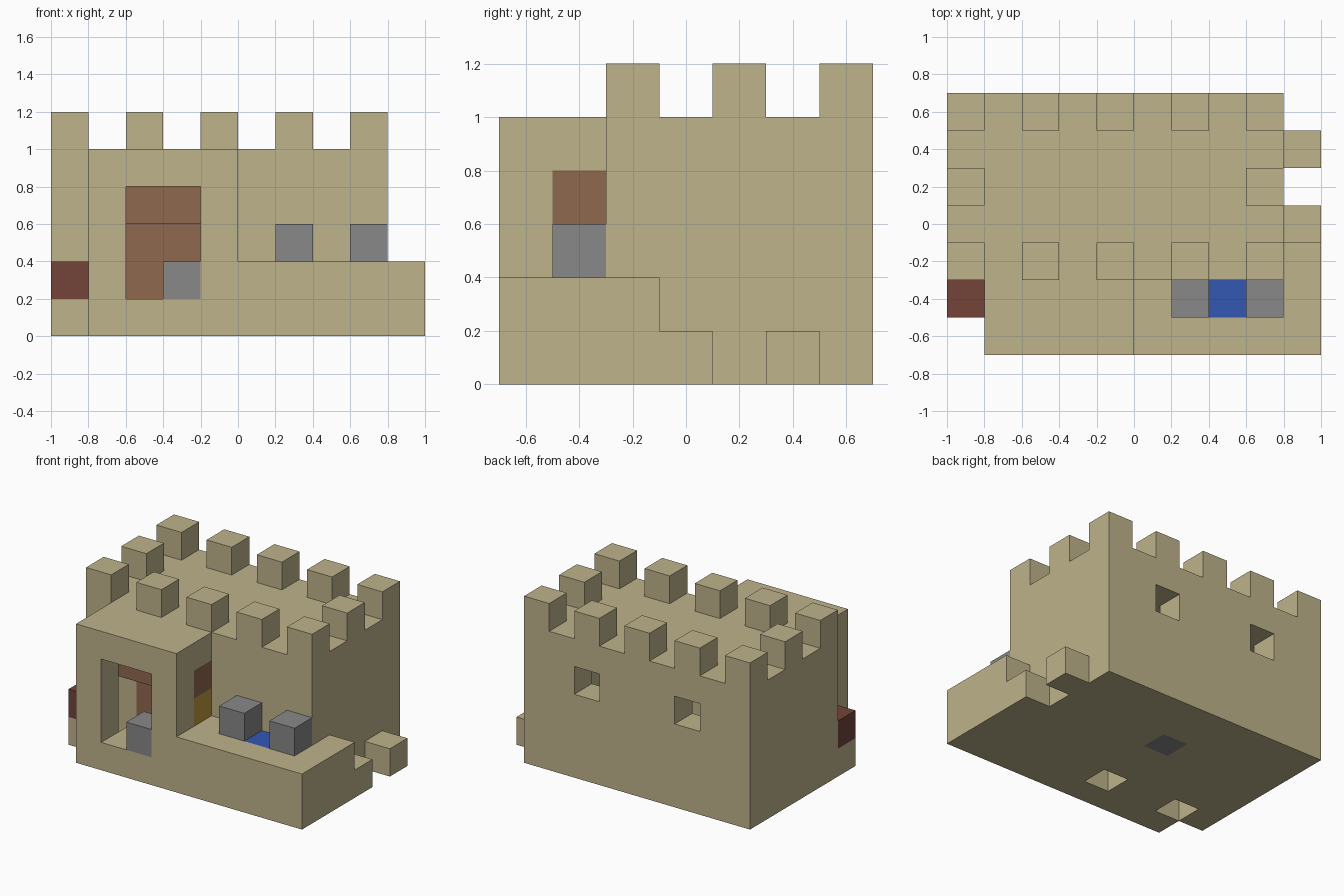
import bpy, bmesh
from itertools import product
from mathutils import Vector

cube = bpy.data.objects.get("Cube")
if cube:
    bpy.data.objects.remove(cube, do_unlink=True)

UNIT = 0.2
ORIGIN = Vector((-1.0, -0.7, 0.0))


def material(name, *rgb):
    linear = [((c / 255 + 0.055) / 1.055) ** 2.4 for c in rgb] + [1.0]
    mat = bpy.data.materials.new(name)
    mat.use_nodes = True
    mat.diffuse_color = linear
    mat.node_tree.nodes["Principled BSDF"].inputs["Base Color"].default_value = linear
    return mat


sand = material("sandstone", 190, 179, 139)
stone = material("grey stone", 136, 136, 136)
wood = material("brown wood", 143, 104, 78)
gold = material("golden wood", 188, 150, 62)
red = material("dark red", 115, 68, 58)
blue = material("water blue", 51, 87, 180)


def cells(*boxes):
    """Grid cells inside boxes given as x0, x1, y0, y1, z0, z1."""
    return {c for b in boxes
            for c in product(range(b[0], b[1]), range(b[2], b[3]), range(b[4], b[5]))}


parts = []


def part(name, mat, add, cut=()):
    parts.append((name, mat, cells(*add) - cells(*cut)))


# Castle keep: hollow, with two rear windows, a doorway and a hearth pit
door = (2, 4, 2, 3, 1, 3)
hearth = (4, 5, 4, 5, 0, 1)
windows = [(x, x + 1, 6, 7, 3, 4) for x in (2, 6)]
part("keep", sand, [(0, 9, 2, 7, 0, 5)], [(1, 8, 3, 6, 1, 4), door, hearth, *windows])
part("door", wood, [door])
part("hearth", stone, [hearth])

# Battlements around the roof edge
spots = [(x, y) for x in range(0, 9, 2) for y in (2, 4, 6) if y != 4 or x in (0, 8)]
part("battlements", sand, [(x, x + 1, y, y + 1, 5, 6) for x, y in spots])

# Gatehouse with a front opening, cross passage and two floor shafts
shafts = [(x, x + 1, 1, 2, 0, 1) for x in (1, 4)]
part("gatehouse", sand, [(1, 5, 0, 2, 0, 5)],
     [(2, 4, 0, 1, 1, 4), (1, 5, 1, 2, 1, 4), *shafts])
part("gate_lintel", wood, [(1, 5, 1, 2, 3, 4)])
part("gate_jamb", gold, [(4, 5, 1, 2, 1, 3)])
part("gate_stone", stone, [(3, 4, 0, 1, 1, 2)])

# Side plinth with its red block
part("side_plinth", sand, [(0, 1, 1, 2, 0, 1)])
part("side_block", red, [(0, 1, 1, 2, 1, 2)])

# Terrace, step, pool between two stones, and a loose block
pool = (7, 8, 1, 2, 1, 2)
part("terrace", sand, [(5, 10, 0, 2, 0, 2), (9, 10, 2, 3, 0, 2)], [pool])
part("terrace_step", sand, [(9, 10, 3, 4, 0, 1)])
part("pool", blue, [pool])
part("pool_stones", stone, [(x, x + 1, 1, 2, 2, 3) for x in (6, 8)])
part("loose_block", sand, [(9, 10, 5, 6, 0, 1)])

# Turn each part into a clean mesh of its exposed faces
solid = set().union(*(p[2] for p in parts))
for name, mat, filled in parts:
    bm = bmesh.new()
    verts = {}

    def corner(p):
        if p not in verts:
            verts[p] = bm.verts.new(ORIGIN + Vector(p) * UNIT)
        return verts[p]

    for cell in sorted(filled):
        for axis, side in product(range(3), (0, 1)):
            near = list(cell)
            near[axis] += 2 * side - 1
            if tuple(near) in solid:
                continue
            ring = []
            for u, v in ((0, 0), (1, 0), (1, 1), (0, 1)):
                p = list(cell)
                p[axis] += side
                p[(axis + 1) % 3] += u
                p[(axis + 2) % 3] += v
                ring.append(corner(tuple(p)))
            bm.faces.new(ring if side else ring[::-1])
    bmesh.ops.dissolve_limit(bm, angle_limit=0.01, verts=bm.verts, edges=bm.edges)
    mesh = bpy.data.meshes.new(name)
    bm.to_mesh(mesh)
    bm.free()
    mesh.materials.append(mat)
    bpy.context.collection.objects.link(bpy.data.objects.new(name, mesh))
